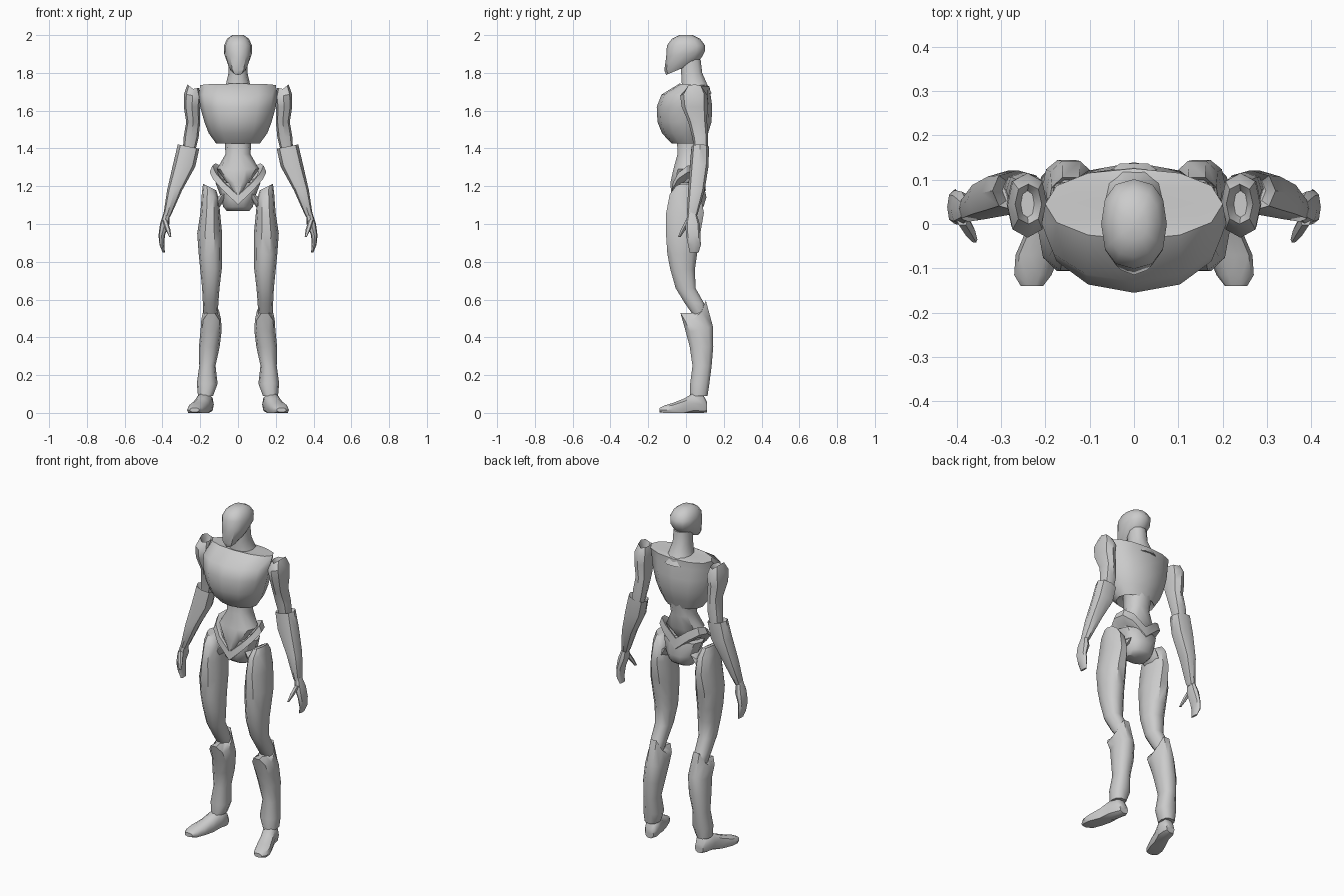
import bpy, bmesh, math


def loft(name, rings, n=8, mirror=False, p=0.85, along_y=False):
    """Skin a stack of rings: cx, cy, cz, rx, ry [, slope x, slope y, v-fold in x]."""
    bm = bmesh.new()
    loops = []
    for ring in rings:
        cx, cy, cz, rx, ry, sx, sy, vx = (tuple(ring) + (0, 0, 0))[:8]
        loop = []
        for i in range(n):
            a = 2 * math.pi * i / n
            c, s = math.cos(a), math.sin(a)
            dx = rx * math.copysign(abs(c) ** p, c) if abs(c) > 1e-6 else 0
            dy = ry * math.copysign(abs(s) ** p, s) if abs(s) > 1e-6 else 0
            co = (cx + dx, cy + dy, cz + sx * dx + sy * dy + vx * abs(dx))
            if along_y:  # ring stack runs front to back, flattened on the ground
                co = (co[0], co[2], max(co[1], 0))
            loop.append(bm.verts.new(co))
        loops.append(loop)
    for lo, hi in zip(loops, loops[1:]):
        for i in range(n):
            j = (i + 1) % n
            bm.faces.new((lo[i], lo[j], hi[j], hi[i]))
    for loop in (loops[0], loops[-1]):  # fan caps
        mid = bm.verts.new(sum((v.co for v in loop), loop[0].co * 0) / n)
        for i in range(n):
            bm.faces.new((loop[i], loop[(i + 1) % n], mid))
    bmesh.ops.recalc_face_normals(bm, faces=bm.faces)
    mesh = bpy.data.meshes.new(name)
    bm.to_mesh(mesh)
    bm.free()
    ob = bpy.data.objects.new(name, mesh)
    bpy.context.collection.objects.link(ob)
    bpy.ops.object.select_all(action='DESELECT')
    ob.select_set(True)
    bpy.context.view_layer.objects.active = ob
    bpy.ops.object.shade_smooth_by_angle(angle=math.radians(42))
    if mirror:
        ob.modifiers.new("Mirror", 'MIRROR')
    return ob


# Head with slanted jaw line, and neck
loft("head", [
    (0, -0.02, 1.825, .035, .085, 0, .42), (0, -0.015, 1.85, .055, .10, 0, .35),
    (0, -.002, 1.90, .073, .103, 0, .15), (0, 0, 1.945, .074, .101),
    (0, 0, 1.98, .058, .075), (0, 0, 2.0, .03, .035)], n=12)
loft("neck", [
    (0, .055, 1.69, .085, .085), (0, .045, 1.74, .064, .07),
    (0, .03, 1.80, .05, .058), (0, .025, 1.87, .048, .055)], n=10)

# Barrel chest, hollow underneath
loft("chest", [
    (0, .02, 1.47, .06, .06), (0, .01, 1.425, .115, .085), (0, -.005, 1.48, .155, .122),
    (0, -.008, 1.54, .178, .143), (0, -.008, 1.62, .20, .147),
    (0, .0, 1.685, .208, .13), (0, .045, 1.735, .20, .08, 0, -.1),
    (0, .05, 1.735, .06, .06)], n=12, p=.95)

# Waist tapering to a point in the V-shaped hip belt
loft("waist", [
    (0, .03, 1.48, .075, .075), (0, .025, 1.43, .07, .075), (0, .02, 1.37, .066, .068),
    (0, .005, 1.29, .112, .075), (0, -.02, 1.22, .06, .065),
    (0, -.05, 1.15, .012, .03)], n=10)
loft("hip_belt", [
    (0, .01, 1.13, .115, .07, 0, .4, 1.0), (0, .01, 1.14, .15, .095, 0, .4, .9),
    (0, .01, 1.195, .135, .09, 0, .5, .85), (0, .01, 1.195, .112, .075, 0, .5, .8),
    (0, .01, 1.15, .09, .06, 0, .4, .8)], n=12)
loft("pelvis", [
    (0, .02, 1.07, .06, .045), (0, .02, 1.09, .078, .075),
    (0, .022, 1.14, .09, .09), (0, .015, 1.22, .12, .08)], n=10)
loft("hip_joint", [
    (.125, .0, 1.07, .03, .045, -.7), (.115, .01, 1.10, .045, .06, -.7),
    (.085, .015, 1.15, .045, .06, -.7), (.07, .015, 1.17, .03, .04, -.7)], mirror=True)

# Legs
loft("thigh", [
    (.15, -.005, 1.195, .035, .05, .5), (.146, -.005, 1.15, .045, .085, .4),
    (.147, -.005, 1.06, .052, .104), (.15, -.015, .95, .066, .095),
    (.147, -.02, .84, .061, .082), (.143, -.018, .76, .057, .068),
    (.144, -.002, .66, .046, .055), (.145, .045, .58, .041, .053),
    (.145, .075, .52, .038, .04), (.145, .08, .49, .025, .025)], n=10, mirror=True)
loft("shin_guard", [
    (.142, .05, .53, .03, .04), (.142, .038, .60, .052, .07, 0, .5, -2.0),
    (.142, .07, .45, .056, .075, 0, .2, -.2), (.152, .082, .35, .055, .065),
    (.162, .085, .25, .043, .053), (.163, .073, .155, .055, .053),
    (.172, .068, .09, .04, .048)], n=10, mirror=True)
loft("foot", [
    (.165, .03, .112, .028, .028), (.168, .045, .09, .04, .055),
    (.178, .05, .04, .044, .058), (.196, .03, -.01, .045, .048),
    (.217, .018, -.07, .05, .036), (.228, .015, -.115, .042, .025),
    (.23, .015, -.14, .025, .012)], n=10, mirror=True, along_y=True)

# Arms
loft("upper_arm", [
    (.24, .045, 1.69, .015, .03), (.238, .045, 1.715, .03, .045, .3, 0, .5),
    (.24, .042, 1.68, .045, .073, .2), (.244, .045, 1.62, .043, .068),
    (.237, .062, 1.54, .037, .05), (.248, .075, 1.46, .04, .042),
    (.26, .08, 1.38, .032, .034)], mirror=True)
loft("forearm", [
    (.262, .075, 1.38, .035, .03), (.262, .075, 1.41, .057, .046, .2),
    (.285, .07, 1.31, .059, .05, .1), (.335, .055, 1.18, .04, .044),
    (.374, .033, 1.05, .021, .028), (.377, .032, 1.035, .015, .02)], mirror=True)

# Mitten hands with thumbs
loft("hand", [
    (.378, .032, 1.06, .015, .022), (.388, .035, 1.0, .025, .038),
    (.404, .038, .94, .017, .038), (.403, .045, .89, .013, .034),
    (.393, .043, .85, .006, .024)], mirror=True)
loft("thumb", [
    (.387, .012, 1.02, .014, .016), (.371, -.015, .97, .013, .014),
    (.359, -.035, .932, .006, .008)], n=6, mirror=True)
